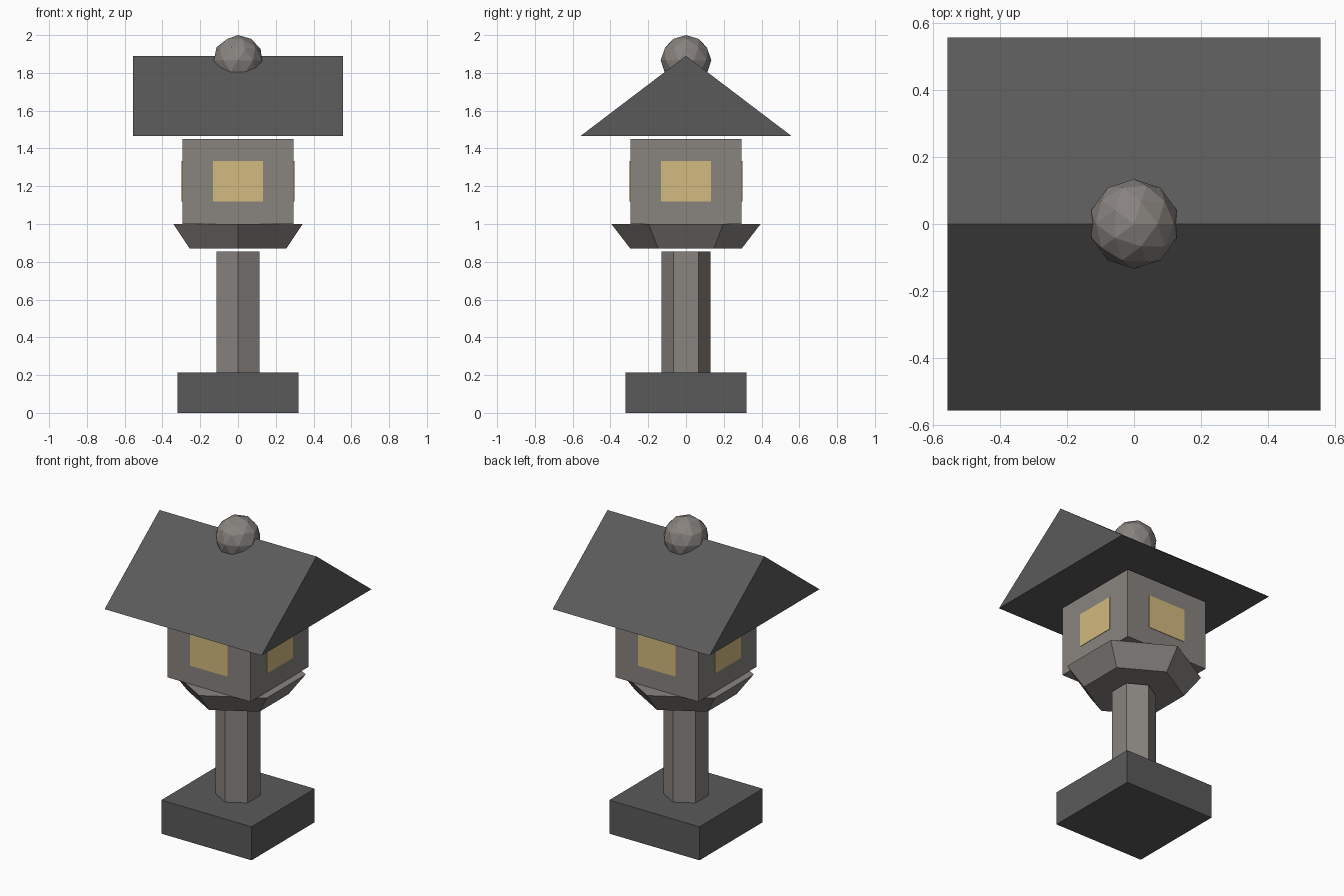
import bpy
import bmesh
from math import radians
from mathutils import Matrix

cube = bpy.data.objects.get("Cube")
if cube:
    bpy.data.objects.remove(cube, do_unlink=True)


def material(name, rgb):
    mat = bpy.data.materials.new(name)
    mat.use_nodes = True
    mat.diffuse_color = (*rgb, 1)
    bsdf = next(n for n in mat.node_tree.nodes if n.type == "BSDF_PRINCIPLED")
    bsdf.inputs["Base Color"].default_value = (*rgb, 1)
    return mat


light_stone = material("light stone", (0.246, 0.227, 0.212))
dark_stone = material("dark stone", (0.102, 0.102, 0.102))
window_glow = material("window yellow", (0.645, 0.491, 0.209))


def finish(name, bm, mat):
    bmesh.ops.recalc_face_normals(bm, faces=bm.faces)
    mesh = bpy.data.meshes.new(name)
    bm.to_mesh(mesh)
    bm.free()
    mesh.materials.append(mat)
    obj = bpy.data.objects.new(name, mesh)
    bpy.context.collection.objects.link(obj)
    return obj


def box(name, size, center, mat, turn=0):
    bm = bmesh.new()
    place = Matrix.Rotation(turn, 4, "Z") @ Matrix.Translation(center)
    bmesh.ops.create_cube(bm, size=1, matrix=place @ Matrix.Diagonal((*size, 1)))
    return finish(name, bm, mat)


def hexagon(name, r_bottom, r_top, z0, z1, mat):
    # Corners point along the y axis
    bm = bmesh.new()
    place = Matrix.Translation((0, 0, (z0 + z1) / 2)) @ Matrix.Rotation(radians(30), 4, "Z")
    bmesh.ops.create_cone(bm, cap_ends=True, segments=6, radius1=r_bottom,
                          radius2=r_top, depth=z1 - z0, matrix=place)
    # Make sure a corner lies on the y axis
    if min(abs(v.co.x) for v in bm.verts) > 0.01:
        bmesh.ops.rotate(bm, verts=bm.verts, matrix=Matrix.Rotation(radians(30), 3, "Z"))
    return finish(name, bm, mat)


# Base, pillar and flared platform
box("base", (0.64, 0.64, 0.215), (0, 0, 0.1075), dark_stone)
hexagon("pillar", 0.13, 0.13, 0.215, 0.855, light_stone)
hexagon("platform", 0.295, 0.395, 0.87, 1.0, light_stone)

# Light chamber with a window plate on each side
box("light_chamber", (0.59, 0.59, 0.45), (0, 0, 1.225), light_stone)
for i, side in enumerate(("front", "left", "back", "right")):
    box(side + "_window", (0.265, 0.006, 0.215), (0, -0.295, 1.227),
        window_glow, radians(90 * i))

# Gable roof with the ridge along x
half, eave, ridge = 0.557, 1.467, 1.89
bm = bmesh.new()
gable = bm.faces.new([bm.verts.new(p) for p in
                      ((-half, -half, eave), (-half, half, eave), (-half, 0, ridge))])
grown = bmesh.ops.extrude_face_region(bm, geom=[gable], use_keep_orig=True)
moved = [g for g in grown["geom"] if isinstance(g, bmesh.types.BMVert)]
bmesh.ops.translate(bm, verts=moved, vec=(2 * half, 0, 0))
finish("roof", bm, dark_stone)

# Faceted ball on the ridge
bm = bmesh.new()
bmesh.ops.create_icosphere(bm, subdivisions=2, radius=0.134,
                           matrix=Matrix.Translation((0, 0, 1.866)))
finish("roof_ball", bm, light_stone)
